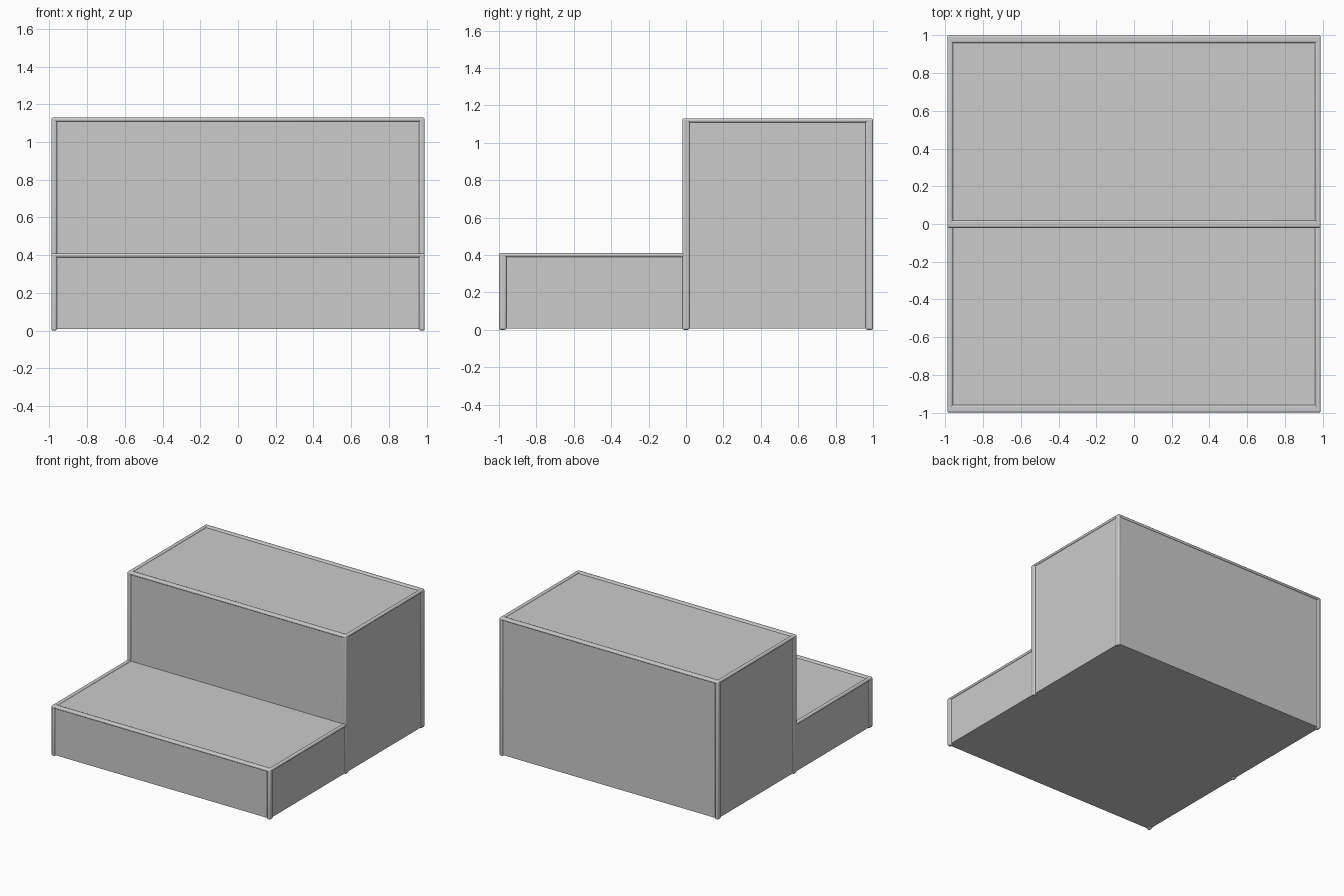
import bpy, bmesh

if "Cube" in bpy.data.objects:
    bpy.data.objects.remove(bpy.data.objects["Cube"])

HX, TOP, STEP = 0.99, 1.13, 0.41      # half width, heights of the two levels
BX, BY, BZ = 0.03, 0.04, 0.022        # trim bar thickness on each axis
INSET = 0.008                         # panels sit slightly behind the trim


def finish(name, bm):
    bmesh.ops.recalc_face_normals(bm, faces=bm.faces[:])
    me = bpy.data.meshes.new(name)
    bm.to_mesh(me)
    bm.free()
    ob = bpy.data.objects.new(name, me)
    bpy.context.collection.objects.link(ob)
    return ob


def bar(name, x, y, z):
    """Rounded trim bar spanning the given (min, max) ranges."""
    bm = bmesh.new()
    bmesh.ops.create_cube(bm, size=1)
    for v in bm.verts:
        v.co = [r[0] if c < 0 else r[1] for c, r in zip(v.co, (x, y, z))]
    ob = finish(name, bm)
    mod = ob.modifiers.new("rounding", 'BEVEL')
    mod.width = 0.0095
    mod.segments = 3
    bpy.ops.object.select_all(action='DESELECT')
    ob.select_set(True)
    bpy.context.view_layer.objects.active = ob
    bpy.ops.object.shade_smooth_by_angle()


# Stepped body: L-shaped side profile swept across the width
front, back, riser = -1 + INSET, 1 - INSET, -BY / 2 + INSET
profile = [(front, 0.008), (back, 0.008), (back, TOP - INSET),
           (riser, TOP - INSET), (riser, STEP - INSET), (front, STEP - INSET)]
bm = bmesh.new()
face = bm.faces.new([bm.verts.new((-HX + INSET, y, z)) for y, z in profile])
ext = bmesh.ops.extrude_face_region(bm, geom=[face])
bmesh.ops.translate(bm, vec=(2 * (HX - INSET), 0, 0),
                    verts=[g for g in ext["geom"] if isinstance(g, bmesh.types.BMVert)])
finish("stepped_body", bm)

# Corner posts and side rails, mirrored left and right
for side, sx in (("left", -1), ("right", 1)):
    xr = tuple(sorted((sx * HX, sx * (HX - BX))))
    for label, y0, h in (("front", -1, STEP), ("middle", -BY / 2, TOP), ("back", 1 - BY, TOP)):
        bar(f"{label}_post_{side}", xr, (y0, y0 + BY), (0, h))
    bar(f"lower_rail_{side}", xr, (-1, BY / 2), (STEP - BZ, STEP))
    bar(f"upper_rail_{side}", xr, (-BY / 2, 1), (TOP - BZ, TOP))

# Cross rails along the step edges
for label, y0, h in (("front", -1, STEP), ("middle", -BY / 2, TOP), ("back", 1 - BY, TOP)):
    bar(f"{label}_cross_rail", (-HX, HX), (y0, y0 + BY), (h - BZ, h))
